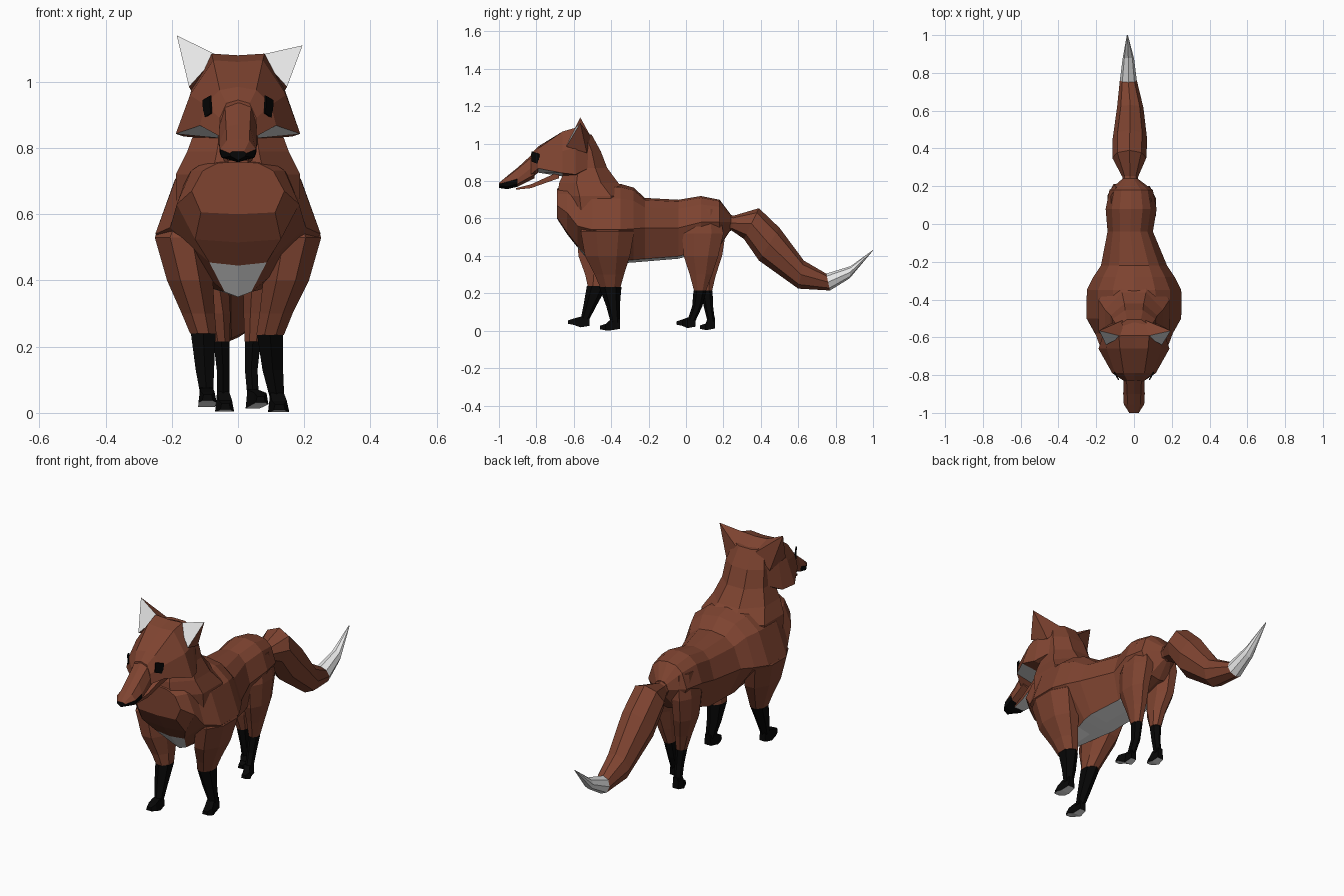
import bpy, bmesh, math
from mathutils import Vector


def material(name, col):
    m = bpy.data.materials.new(name)
    m.diffuse_color = (*col, 1)
    return m


MATS = [material("russet fur", (0.21, 0.057, 0.03)),
        material("white fur", (0.8, 0.8, 0.8)),
        material("black fur", (0.002, 0.002, 0.002))]
RUSSET, WHITE, BLACK = 0, 1, 2


def finish(name, bm, rule=None):
    bmesh.ops.recalc_face_normals(bm, faces=bm.faces)
    bm.normal_update()
    if rule:
        for f in bm.faces:
            f.material_index = rule(f.calc_center_median(), f.normal)
    me = bpy.data.meshes.new(name)
    bm.to_mesh(me)
    bm.free()
    for m in MATS:
        me.materials.append(m)
    ob = bpy.data.objects.new(name, me)
    bpy.context.collection.objects.link(ob)
    return ob


def loft(name, rings, rule=None):
    """Skin a list of equal-sized rings and cap both ends."""
    bm = bmesh.new()
    vs = [[bm.verts.new(p) for p in r] for r in rings]
    n = len(vs[0])
    for a, b in zip(vs, vs[1:]):
        for i in range(n):
            j = (i + 1) % n
            bm.faces.new((a[i], a[j], b[j], b[i]))
    bm.faces.new(vs[0])
    bm.faces.new(vs[-1])
    return finish(name, bm, rule)


def mirrored(y, half, cx=0):
    """Ring at y from half profile (x, z), top centre to bottom centre."""
    left = [(-x, z) for x, z in reversed(half[1:-1])]
    return [(cx + x, y, z) for x, z in half + left]


def flat_ring(z, x, y, rx, ry, n=8):
    """Horizontal oval ring."""
    return [(x + rx * math.cos(2 * math.pi * (i + .5) / n),
             y + ry * math.sin(2 * math.pi * (i + .5) / n), z) for i in range(n)]


# Torso: y, top, bottom, half width, height of widest point, centre x, belly width share
torso = [(-.69, .76, .60, .14, .67, 0, .8), (-.635, .78, .515, .185, .63, 0, .7),
         (-.58, .78, .445, .205, .56, 0, .42), (-.50, .78, .35, .25, .54, 0, .16),
         (-.35, .785, .36, .25, .54, 0, .3), (-.28, .765, .365, .215, .545, 0, .44),
         (-.22, .71, .37, .175, .55, 0, .56), (-.04, .70, .385, .12, .55, -.02, .75),
         (.08, .72, .42, .135, .58, -.015, .5), (.18, .70, .45, .115, .58, -.015, .5),
         (.24, .62, .54, .04, .58, -.02, .5)]
rings = []
for y, t, b, w, m, cx, k in torso:
    rings.append(mirrored(y, [(0, t), (.45 * w, m + .93 * (t - m)), (.76 * w, m + .68 * (t - m)),
                              (w, m), (k * w, m - .92 * (m - b)), (0, b)], cx))
loft("torso", rings,
     lambda c, n: WHITE if n.z < -.45 and abs(c.x) < .08 and -.56 < c.y < .04 else RUSSET)

# Neck: z, front y, back y, half width
neck = [(.58, -.66, -.30, .19), (.72, -.69, -.28, .19), (.79, -.68, -.36, .155),
        (.87, -.64, -.42, .125), (.96, -.62, -.455, .115), (1.05, -.62, -.505, .09)]
loft("neck", [flat_ring(z, 0, (a + b) / 2, w * 1.07, (b - a) / 2 * 1.07) for z, a, b, w in neck])

# Head: rows of top, brow, temple, cheek and underside points
head = [(-.52, [(0, 1.05), (.07, 1.04), (.11, .97), (.12, .87), (0, .85)]),
        (-.59, [(0, 1.08), (.08, 1.085), (.14, .98), (.165, .835), (0, .82)]),
        (-.66, [(0, 1.06), (.075, 1.065), (.145, .96), (.188, .843), (0, .825)]),
        (-.79, [(0, .985), (.055, .975), (.10, .93), (.115, .868), (0, .845)]),
        (-.83, [(0, .945), (.035, .935), (.055, .89), (.055, .835), (0, .815)])]
loft("head", [mirrored(y, h) for y, h in head],
     lambda c, n: WHITE if n.z < -.6 and -.8 < c.y < -.66 else RUSSET)

# Snout with black lips and nose underside
snout = [(-.81, [(0, .955), (.04, .94), (.056, .885), (.056, .835), (0, .815)]),
         (-.90, [(0, .872), (.036, .865), (.057, .812), (.055, .785), (0, .77)]),
         (-.955, [(0, .828), (.034, .822), (.054, .796), (.05, .771), (0, .757)]),
         (-1.0, [(0, .79), (.018, .789), (.025, .784), (.022, .775), (0, .763)])]
loft("snout", [mirrored(y, h) for y, h in snout],
     lambda c, n: BLACK if c.y < -.91 and c.z < .8 and n.z < .3 else RUSSET)

# Thin lower jaw, pale below
jaw = [(-.91, .03, .754, .762), (-.83, .043, .762, .782), (-.68, .06, .815, .85)]
loft("lower_jaw", [[(-w, y, b), (w, y, b), (w, y, t), (-w, y, t)] for y, w, b, t in jaw],
     lambda c, n: WHITE if n.z < -.6 else RUSSET)

for s, side, tip in ((1, "right", (.195, -.565, 1.11)), (-1, "left", (-.185, -.565, 1.14))):
    # Ears: white inner face, russet back
    bm = bmesh.new()
    inner = bm.verts.new((s * .062, -.595, 1.08))
    outer = bm.verts.new((s * .148, -.64, .985))
    low = bm.verts.new((s * .13, -.53, .95))
    back = bm.verts.new((s * .06, -.51, 1.04))
    top = bm.verts.new(tip)
    base = [inner, outer, low, back]
    for i in range(4):
        bm.faces.new((base[i], base[(i + 1) % 4], top))
    bm.faces.new(base)
    finish(side + "_ear", bm, lambda c, n: WHITE if n.y < -.5 and c.z > 1.03 else RUSSET)

    # Eyes: thin plates on the face
    bm = bmesh.new()
    pts = [(.078, -.824, .905), (.100, -.785, .89), (.102, -.783, .945), (.080, -.822, .958)]
    bm.faces.new([bm.verts.new((s * x, y, z)) for x, y, z in pts])
    eye = finish(side + "_eye", bm, lambda c, n: BLACK)
    eye.modifiers.new("thickness", "SOLIDIFY").thickness = .006


def leg(name, upper, lower, toe):
    """Russet thigh, black shin and a paw; rows are z, x, y, rx, ry."""
    loft(name + "_thigh", [flat_ring(*r) for r in upper])
    loft(name + "_shin", [flat_ring(*r, 6) for r in [upper[-1]] + lower], lambda c, n: BLACK)
    z, x, y, rx, ry = lower[-1]
    y0, z0, tx, lift = toe
    rows = [(y + ry, x, rx * .8, z0 + .008, z + .02), (y - ry, x, rx * 1.1, z0, z + .015),
            (y0 + .03, tx, rx * 1.2, z0 + lift, z0 + lift + .034),
            (y0, tx, rx * .7, z0 + lift + .006, z0 + lift + .024)]
    loft(name + "_paw", [[(c - w, q, b), (c + w, q, b), (c + w * .75, q, t), (c - w * .75, q, t)]
                         for q, c, w, b, t in rows],
         lambda c, n: WHITE if n.z < -.8 else BLACK)


# Front legs
leg("front_right",
    [(.61, .15, -.42, .07, .11), (.53, .172, -.42, .086, .155), (.40, .145, -.42, .075, .13),
     (.30, .115, -.41, .054, .085), (.235, .097, -.405, .045, .06)],
    [(.13, .105, -.39, .036, .036), (.045, .118, -.378, .025, .025)], (-.46, .002, .125, 0))
leg("front_left",
    [(.61, -.15, -.44, .07, .11), (.53, -.172, -.44, .086, .155), (.40, -.145, -.455, .075, .13),
     (.30, -.12, -.465, .054, .08), (.24, -.105, -.475, .043, .055)],
    [(.13, -.10, -.515, .032, .034), (.06, -.095, -.54, .023, .023)], (-.63, .018, -.092, .013))

# Hind legs
leg("hind_right",
    [(.65, .045, .10, .05, .08), (.52, .06, .09, .06, .12), (.40, .063, .08, .052, .10),
     (.30, .052, .08, .038, .065), (.215, .045, .075, .027, .035)],
    [(.13, .04, .06, .022, .027), (.055, .045, .03, .02, .022)], (-.05, .014, .068, .012))
leg("hind_left",
    [(.65, -.075, .12, .05, .08), (.52, -.085, .11, .06, .11), (.40, -.08, .11, .055, .09),
     (.30, -.06, .105, .04, .06), (.215, -.05, .11, .028, .032)],
    [(.13, -.045, .12, .022, .025), (.05, -.045, .135, .022, .02)], (.075, .004, -.038, 0))

# Tail: top (y, z), bottom (y, z), half width, centre x
tail = [(.20, .63, .20, .53, .04, -.02), (.255, .615, .245, .535, .042, -.02),
        (.39, .655, .31, .49, .09, -.025), (.50, .55, .39, .375, .092, -.022),
        (.63, .375, .60, .225, .07, -.02), (.75, .305, .77, .215, .045, -.03),
        (.88, .345, .875, .28, .03, -.03), (1.0, .432, .998, .426, .003, -.035)]
rings = []
for ty, tz, by, bz, w, cx in tail:
    top, bot = Vector((cx, ty, tz)), Vector((cx, by, bz))
    mid, up = (top + bot) / 2, (top - bot) / 2
    rings.append([mid + up * math.cos(a) + Vector((w * math.sin(a), 0, 0))
                  for a in (math.pi * i / 4 for i in range(8))])
loft("tail", rings, lambda c, n: WHITE if c.y > .76 else RUSSET)
